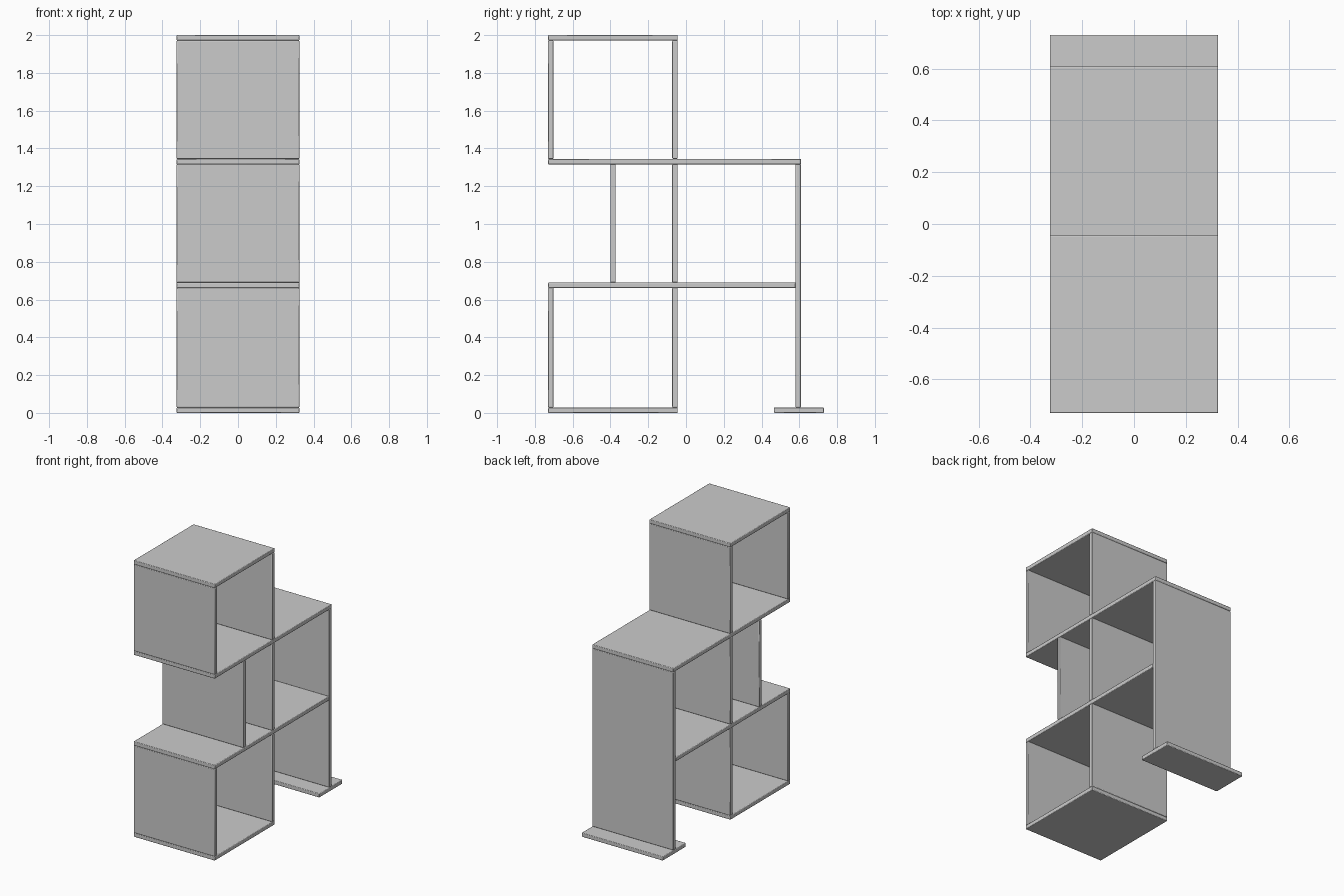
import bpy

if "Cube" in bpy.data.objects:
    bpy.data.objects.remove(bpy.data.objects["Cube"])

HALF_W = 0.325   # half width of every board
BEVEL = 0.004    # eased board edges


def board(name, y0, y1, z0, z1):
    """One flat board spanning the full width, given its side-view rectangle."""
    bpy.ops.mesh.primitive_cube_add(size=1, location=(0, (y0 + y1) / 2, (z0 + z1) / 2))
    ob = bpy.context.object
    ob.name = name
    ob.scale = (2 * HALF_W, y1 - y0, z1 - z0)
    bpy.ops.object.transform_apply(location=False, rotation=False, scale=True)
    mod = ob.modifiers.new("eased_edges", 'BEVEL')
    mod.width = BEVEL
    mod.segments = 2
    bpy.ops.object.shade_smooth_by_angle()
    return ob


T = 0.029                      # board thickness
FRONT, MID, BACK = -0.73, -0.073, 0.58
LOW, HIGH, TOP = 0.661, 1.316, 2.0 - T

# horizontal boards
board("bottom_board", FRONT, MID + T, 0, T)
board("lower_shelf", FRONT, BACK, LOW, LOW + T)
board("upper_shelf", FRONT, BACK + T, HIGH, HIGH + T)
board("top_board", FRONT, MID + T, TOP, TOP + T)

# central uprights, one per storey
for name, z0, z1 in (("lower", T, LOW), ("middle", LOW + T, HIGH), ("upper", HIGH + T, TOP)):
    board(name + "_upright", MID, MID + T, z0, z1)

# front panels of the two cubes and the recessed divider between them
board("lower_front_panel", FRONT, FRONT + T, T, LOW)
board("upper_front_panel", FRONT, FRONT + T, HIGH + T, TOP)
board("recessed_divider", -0.401, -0.401 + T, LOW + T, HIGH)

# tall rear leg and its foot
board("rear_leg_panel", BACK, BACK + T, T, HIGH)
board("rear_foot", 0.465, 0.73, 0, T)
